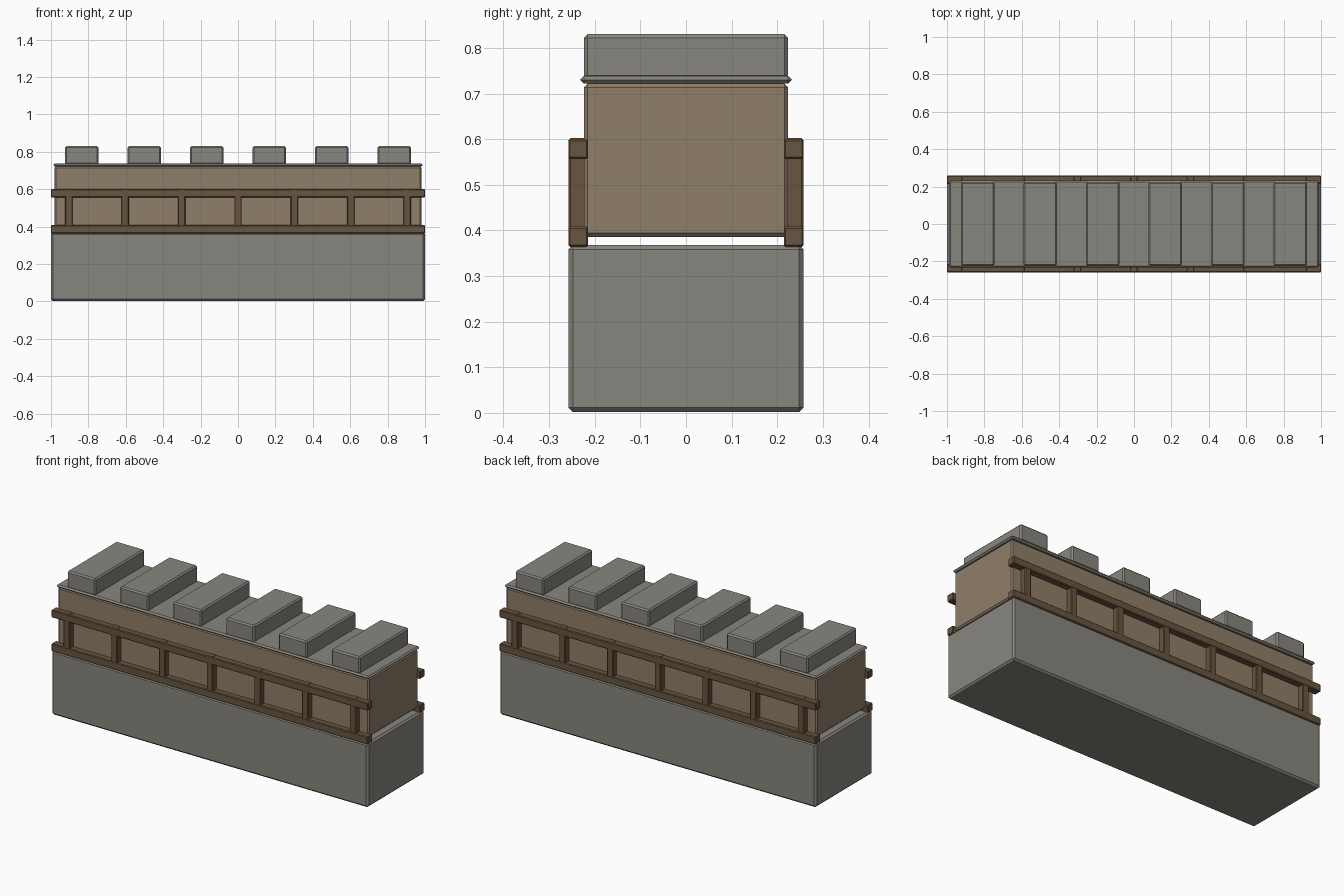
import bpy

if "Cube" in bpy.data.objects:
    bpy.data.objects.remove(bpy.data.objects["Cube"])


def material(name, rgb):
    mat = bpy.data.materials.new(name)
    mat.diffuse_color = (*rgb, 1)
    mat.use_nodes = True
    mat.node_tree.nodes["Principled BSDF"].inputs["Base Color"].default_value = mat.diffuse_color
    return mat


stone = material("stone", (0.25, 0.24, 0.21))
plaster = material("plaster", (0.28, 0.21, 0.14))
timber = material("timber", (0.14, 0.09, 0.05))


def block(name, x, y, z, mat, bevel):
    """Chamfered box from (min, max) ranges on each axis."""
    bpy.ops.mesh.primitive_cube_add(
        size=1, location=[(a + b) / 2 for a, b in (x, y, z)])
    obj = bpy.context.object
    obj.name = name
    obj.scale = [b - a for a, b in (x, y, z)]
    bpy.ops.object.transform_apply(location=False, rotation=False, scale=True)
    mod = obj.modifiers.new("chamfer", 'BEVEL')
    mod.width = bevel
    mod.segments = 1
    obj.data.materials.append(mat)
    return obj


# Stone base, plastered wall floating just above it, thin cap slab
block("stone_base", (-1, 1), (-0.258, 0.258), (0.002, 0.368), stone, 0.01)
block("upper_wall", (-0.982, 0.982), (-0.2235, 0.2235), (0.386, 0.7215), plaster, 0.008)
block("cap_slab", (-0.988, 0.988), (-0.232, 0.232), (0.7215, 0.738), stone, 0.008)

# Six merlons across the top
for i in range(6):
    cx = (i - 2.5) * 0.334
    block(f"merlon_{i + 1}", (cx - 0.09, cx + 0.09), (-0.2235, 0.2235),
          (0.732, 0.83), stone, 0.008)

# Timber framing on the front and back: two rails and seven posts each
for side, s in (("front", -1), ("back", 1)):
    rail_y = sorted((s * 0.2145, s * 0.258))
    post_y = sorted((s * 0.2175, s * 0.257))
    block(f"{side}_lower_rail", (-1, 1), rail_y, (0.364, 0.408), timber, 0.004)
    block(f"{side}_upper_rail", (-1, 1), rail_y, (0.557, 0.600), timber, 0.004)
    for i in range(7):
        cx = (i - 3) * 0.3015
        block(f"{side}_post_{i + 1}", (cx - 0.02, cx + 0.02), post_y,
              (0.366, 0.602), timber, 0.004)
